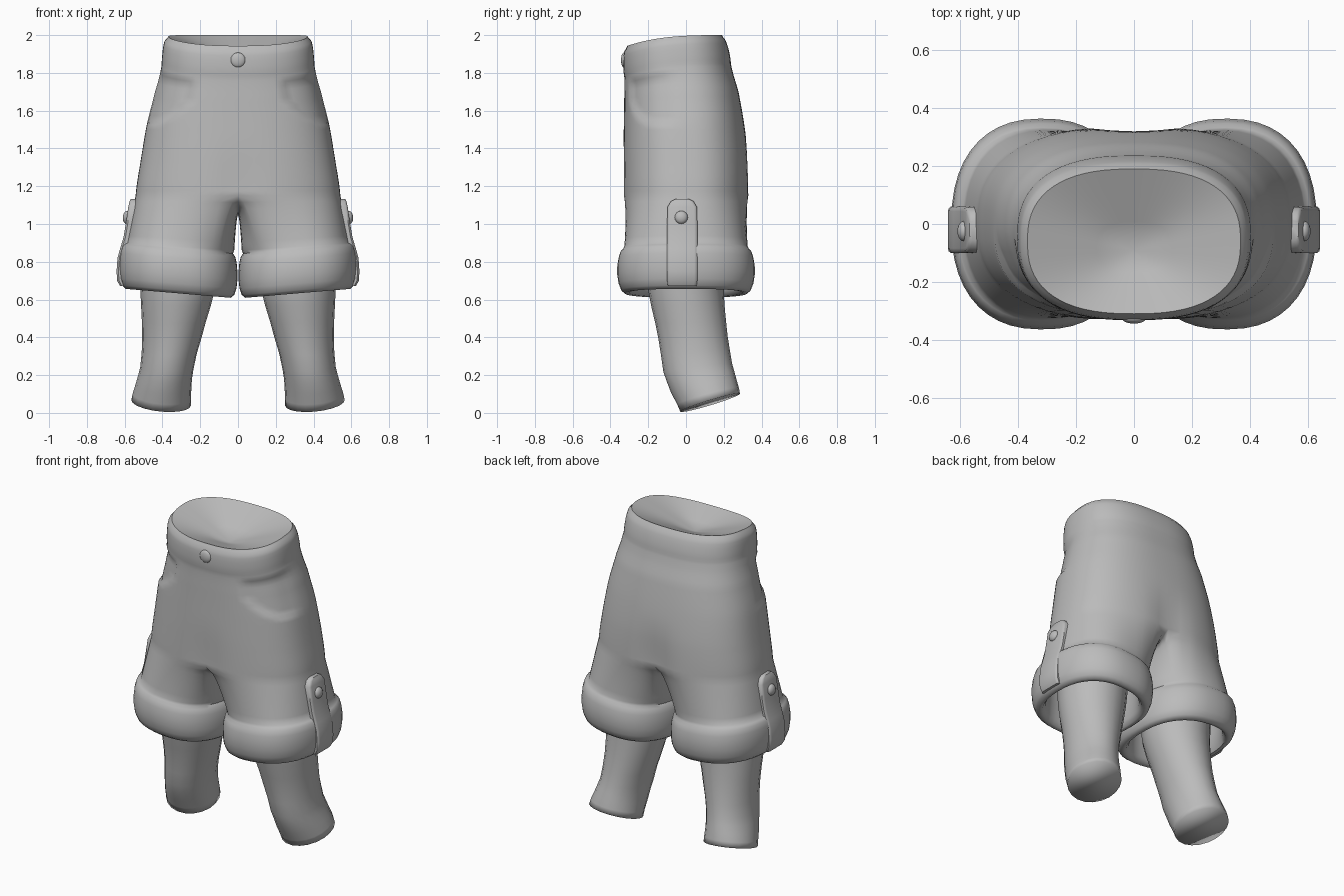
import bpy, bmesh, math
from mathutils import Vector

if "Cube" in bpy.data.objects:
    bpy.data.objects.remove(bpy.data.objects["Cube"])

grey = bpy.data.materials.new("grey cloth")
grey.diffuse_color = (0.5, 0.5, 0.5, 1)
grey.use_nodes = True
grey.node_tree.nodes["Principled BSDF"].inputs["Base Color"].default_value = grey.diffuse_color


def sample(keys, z):
    """Catmull-Rom lookup in rows (z, a, b, ...) sorted by falling z."""
    n = len(keys)
    i = next((k for k in range(n - 1) if z >= keys[k + 1][0]), n - 2)
    p0, p1, p2, p3 = (keys[min(max(k, 0), n - 1)] for k in range(i - 1, i + 3))
    t = (z - p1[0]) / (p2[0] - p1[0])
    return [0.5 * (2 * b + (c - a) * t + (2 * a - 5 * b + 4 * c - d) * t * t
                   + (3 * b - a - 3 * c + d) * t ** 3)
            for a, b, c, d in zip(p0[1:], p1[1:], p2[1:], p3[1:])]


def skin(bm, rings, closed=True):
    """Join neighbouring rings of vertices with quads."""
    for a, b in zip(rings, rings[1:]):
        n = len(a)
        for i in range(n if closed else n - 1):
            j = (i + 1) % n
            bm.faces.new((a[i], b[i], b[j], a[j]))


def finish(bm, name, angle=40, mirror=True):
    bmesh.ops.remove_doubles(bm, verts=bm.verts, dist=1e-5)
    bmesh.ops.recalc_face_normals(bm, faces=bm.faces)
    me = bpy.data.meshes.new(name)
    bm.to_mesh(me)
    bm.free()
    ob = bpy.data.objects.new(name, me)
    bpy.context.collection.objects.link(ob)
    me.materials.append(grey)
    bpy.context.view_layer.objects.active = ob
    ob.select_set(True)
    bpy.ops.object.shade_smooth_by_angle(angle=math.radians(angle))
    ob.select_set(False)
    if mirror:
        m = ob.modifiers.new("mirror", 'MIRROR')
        m.use_clip = True
        m.merge_threshold = 0.0005
    return ob


def power(v, p):
    return math.copysign(abs(v) ** p, v)


def ease(a, b, v):
    t = min(max((v - a) / (b - a), 0), 1)
    return t * t * (3 - 2 * t)


# ---- shorts: half torso, splitting into one leg with a rolled cuff ----
TORSO = [  # z, half width, front y, back y
    (2.0, .368, -.31, .19), (1.975, .389, -.327, .208), (1.94, .397, -.332, .222),
    (1.88, .403, -.332, .235), (1.83, .408, -.326, .242), (1.7, .44, -.327, .278),
    (1.53, .482, -.329, .308), (1.35, .513, -.333, .330), (1.15, .542, -.335, .338)]
N, M = 32, 13                      # outer and inner points round a leg


def torso_ring(z):
    rx, yf, yb = sample(TORSO, z)
    cy, ry = (yf + yb) / 2, (yb - yf) / 2
    pts = []
    for i in range(N + 1):
        a = math.pi * (i / N - 0.5)
        x, y = rx * power(math.cos(a), .8), cy + ry * power(math.sin(a), .8)
        if i in (0, N):
            x = 0
        # centre seam dips in towards the crotch
        dip = .026 * math.exp(-(x / .1) ** 2) * (1 - ease(1.15, 1.5, z))
        y -= math.copysign(dip, y) * (1 if y > 0 else .5)
        # front pocket opening, pressed in
        e = ((x - .5) / .27) ** 2 + ((z - 1.83) / .30) ** 2
        press = .016 * (1 - ease(.92, 1.05, e)) * (1 - ease(-.14, -.02, y)) * (1 - ease(1.77, 1.83, z))
        x -= press * .8 if x > .2 else 0
        y += press * .6
        # waist sits lower at the front
        drop = .06 * max(0, (.2 - y) / .52) ** 3 * ease(1.5, 1.85, z)
        pts.append(Vector((x, y, z - drop)))
    return pts


def leg_ring(cx, rx, ry, z, tilt):
    angs = [math.radians(-130 + 260 * i / N) for i in range(N + 1)]
    angs += [math.radians(130 + 100 * (k + 1) / (M + 1)) for k in range(M)]
    pts = []
    for a in angs:
        x, y = rx * power(math.cos(a), .85), ry * power(math.sin(a), .85)
        pts.append(Vector((cx + x, y, z + tilt * x)))
    return pts


bm = bmesh.new()
zs = [2.0, 1.99, 1.975, 1.955, 1.93, 1.9, 1.87, 1.85, 1.835, 1.82]
zs += [1.8 - .025 * k for k in range(26)] + [1.15]
rows = [torso_ring(z) for z in zs]
# shallow sunken floor falling from the waist edge to a centre point
centre = Vector((0, -.09, 1.87))
floor = [[centre.lerp(p, s) for p in rows[0]] for s in (0, .35, .7)]
upper = [[bm.verts.new(p) for p in r] for r in floor + rows]
skin(bm, upper[2:], closed=False)
skin(bm, upper[1:3], closed=False)
tip = upper[0][0]
for v in upper[0][1:]:
    bm.verts.remove(v)
for a, b in zip(upper[1], upper[1][1:]):
    bm.faces.new((tip, a, b))
# crotch saddle closes the first leg ring
base = rows[-1]
saddle = []
for k in range(M):
    t = (k + 1) / (M + 1)
    y = base[-1].y * (1 - t) + base[0].y * t
    saddle.append(Vector((0, y, 1.15 - .10 * math.sin(math.pi * t) ** .7)))
first = upper[-1] + [bm.verts.new(p) for p in saddle]
start = base + saddle
hem = leg_ring(.306, .286, .327, .88, .07)
rings = [first]
for t in (.12, .25, .4, .55, .7, .85, 1):
    r = []
    for p, q in zip(start, hem):
        # seam side rounds off quickly, outer side runs straight
        w = t ** (1 - .4 * (1 - ease(0, .3, p.x)))
        v = p.lerp(q, w)
        v.z = p.z + (q.z - p.z) * t
        r.append(bm.verts.new(v))
    rings.append(r)
CUFF = [(.290, .333, .868), (.302, .347, .853), (.310, .357, .82), (.314, .364, .775),
        (.314, .364, .73), (.309, .357, .685), (.297, .343, .65), (.278, .322, .633),
        (.258, .298, .636), (.242, .28, .665), (.238, .275, .75), (.238, .275, .85)]
for rx, ry, z in CUFF:
    rings.append([bm.verts.new(p) for p in leg_ring(.317, rx, ry, z, .085)])
skin(bm, rings)
finish(bm, "shorts", 55)

# ---- lower legs ----
LEG = [  # z, centre x, half width, centre y, half depth, slope
    (.95, .31, .215, 0, .215, 0), (.65, .32, .197, 0, .20, 0), (.4, .35, .157, .037, .183, .05),
    (.24, .376, .141, .062, .182, .12), (.14, .395, .148, .095, .172, .22),
    (.054, .407, .158, .128, .158, .30)]
bm = bmesh.new()
rings = []
for z in (.95, .8, .65, .57, .48, .4, .32, .24, .19, .14, .09, .054):
    cx, rx, cy, ry, slope = sample(LEG, z)
    ring = []
    for i in range(20):
        a = math.tau * i / 20
        x, y = rx * math.cos(a), ry * math.sin(a)
        ring.append(bm.verts.new((cx + x, cy + y, z + slope * y + .3 * slope * x)))
    rings.append(ring)
skin(bm, rings)
bm.faces.new(rings[-1])
finish(bm, "lower_leg", 130)

# ---- side straps over the cuffs ----
STRAP = [  # z, outer x, half width
    (1.133, .568, .035), (1.12, .574, .06), (1.09, .581, .078), (1.0, .594, .08),
    (.93, .606, .08), (.87, .624, .08), (.82, .638, .08), (.75, .643, .08),
    (.70, .640, .08), (.672, .625, .076)]
bm = bmesh.new()
rings = []
for z, x, w in STRAP:
    section = [(-.04, -w), (-.01, -w), (-.003, -w + .006), (0, -w + .016),
               (0, w - .016), (-.003, w - .006), (-.01, w), (-.04, w)]
    rings.append([bm.verts.new((x + dx, -.02 + dy, z)) for dx, dy in section])
skin(bm, rings)
bm.faces.new(rings[0])
bm.faces.new(rings[-1])
finish(bm, "cuff_strap")


# ---- domed buttons ----
def button(name, loc, radius, depth, axis, mirror):
    bm = bmesh.new()
    bmesh.ops.create_uvsphere(bm, u_segments=16, v_segments=10, radius=1)
    rot = Vector(axis).to_track_quat('Z', 'Y')
    for v in bm.verts:
        v.co = rot @ Vector((v.co.x * radius, v.co.y * radius, v.co.z * depth)) + Vector(loc)
    finish(bm, name, 60, mirror)


button("strap_button", (.588, -.025, 1.035), .035, .022, (1, 0, .1), True)
button("waist_button", (0, -.328, 1.868), .04, .016, (0, -1, 0), False)
